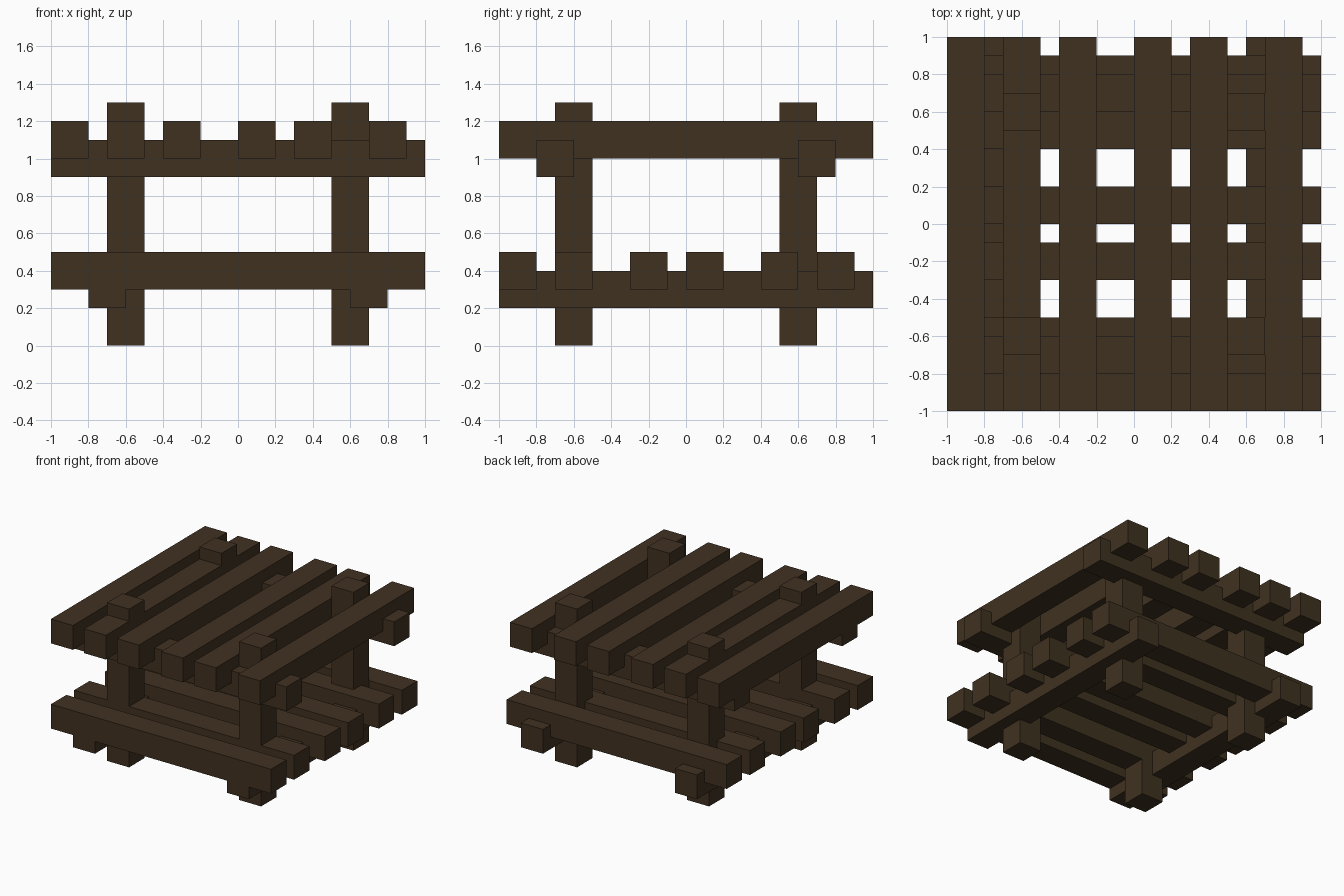
import bpy
import bmesh
from mathutils import Matrix, Vector

cube = bpy.data.objects.get("Cube")
if cube:
    bpy.data.objects.remove(cube, do_unlink=True)

COLOR = (0.051, 0.031, 0.015, 1.0)
wood = bpy.data.materials.new("dark_brown_wood")
wood.use_nodes = True
wood.diffuse_color = COLOR
bsdf = next(n for n in wood.node_tree.nodes if n.type == 'BSDF_PRINCIPLED')
bsdf.inputs["Base Color"].default_value = COLOR

T = 0.2  # timber thickness


def timber(name, center, size):
    """Add one square-cut timber."""
    bm = bmesh.new()
    bmesh.ops.create_cube(bm, size=1)
    bm.transform(Matrix.Diagonal(Vector(size)).to_4x4())
    mesh = bpy.data.meshes.new(name)
    bm.to_mesh(mesh)
    bm.free()
    mesh.materials.append(wood)
    obj = bpy.data.objects.new(name, mesh)
    obj.location = center
    bpy.context.collection.objects.link(obj)


for side, sx in (("left", 1), ("right", -1)):
    # Legs poke up slightly above the top slats
    for end, sy in (("front", -1), ("back", 1)):
        timber(f"{end}_{side}_leg", (0.6 * sx, 0.6 * sy, 0.65), (T, T, 1.3))
    # Lower beams run front to back
    timber(f"{side}_lower_beam", (0.7 * sx, 0, 0.3), (T, 2, T))

# Upper beams run side to side
for end, sy in (("front", -1), ("back", 1)):
    timber(f"{end}_upper_beam", (0, 0.7 * sy, 1.0), (2, T, T))

# Unevenly spaced top slats run front to back
for i, x in enumerate((-0.9, -0.6, -0.3, 0.1, 0.4, 0.8), 1):
    timber(f"top_slat_{i}", (x, 0, 1.1), (T, 2, T))

# Unevenly spaced shelf slats run side to side
for i, y in enumerate((-0.9, -0.6, -0.2, 0.1, 0.5, 0.8), 1):
    timber(f"shelf_slat_{i}", (0, y, 0.4), (2, T, T))
